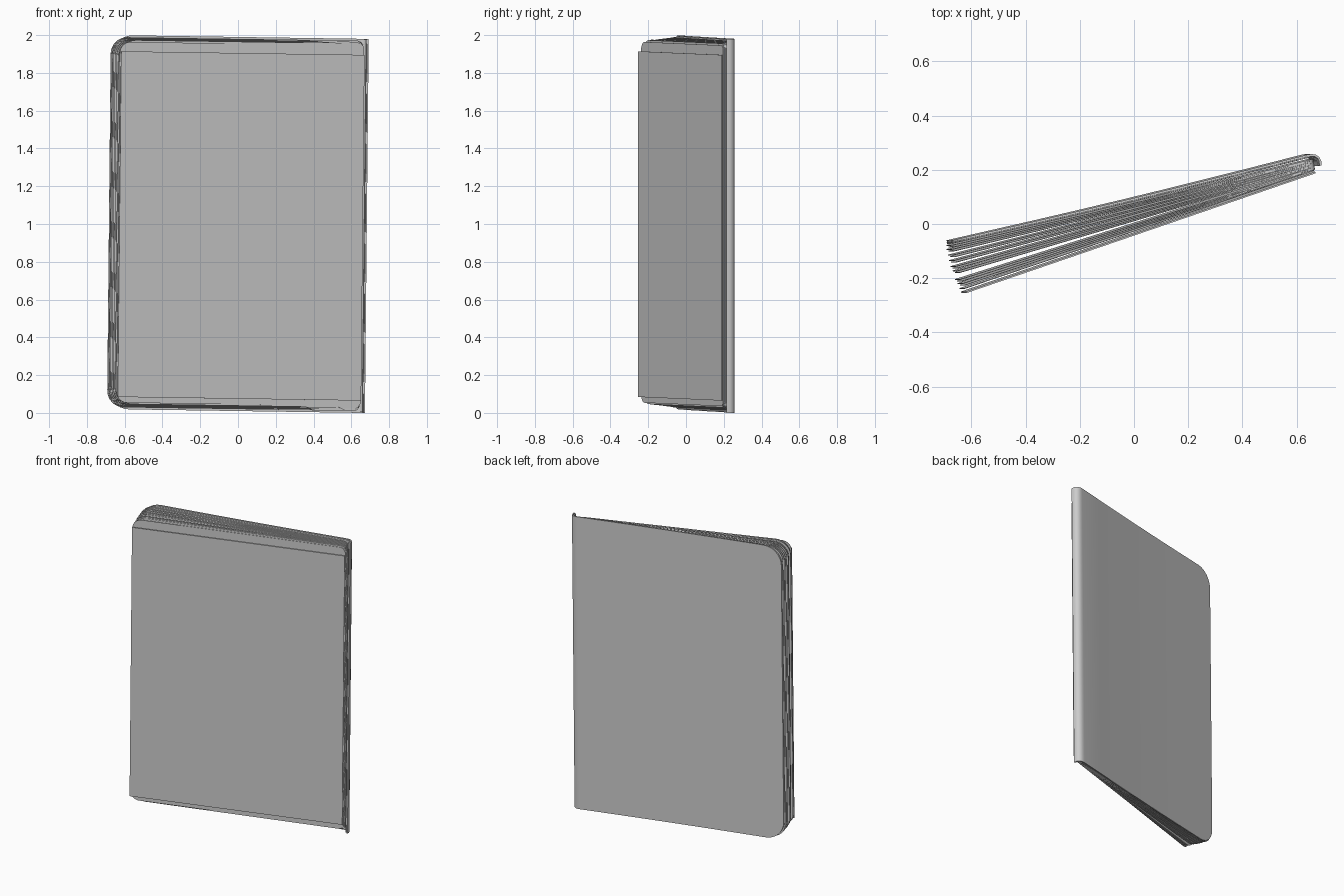
import bpy
import bmesh
from math import cos, sin, pi, radians
from mathutils import Vector

cube = bpy.data.objects.get("Cube")
if cube:
    bpy.data.objects.remove(cube, do_unlink=True)

# One plain grey for the whole book
grey = bpy.data.materials.new("plain_grey")
grey.use_nodes = True
grey.diffuse_color = (0.6, 0.6, 0.6, 1)
grey.node_tree.nodes["Principled BSDF"].inputs["Base Color"].default_value = (0.6, 0.6, 0.6, 1)


def rounding(radius, steps=8):
    """Distance along and height inset of each column in a rounded corner."""
    if radius == 0:
        return [(0, 0)]
    angles = [pi / 2 * i / steps for i in range(steps + 1)]
    return [(radius * (1 - cos(a)), radius * (1 - sin(a))) for a in angles]


def make_sheet(name, free, hinge, low, high, r_free, r_hinge, thick, bow=0.0, tail=()):
    """Upright sheet running from its free edge to its hinge, then along a tail."""
    free, hinge = Vector(free), Vector(hinge)
    length = (hinge - free).length
    columns = rounding(r_free)
    columns += [(length * i / 8, 0) for i in range(2, 8)]
    columns += [(length - s, d) for s, d in reversed(rounding(r_hinge, 4))]

    plan = []
    for s, inset in columns:
        p = free.lerp(hinge, s / length)
        plan.append((p.x, p.y - bow * sin(pi * s / length), inset))
    plan += [(x, y, 0) for x, y in tail]

    bm = bmesh.new()
    rows = []
    for x, y, inset in plan:
        pair = []
        for z in (low + inset, high - inset):
            # the whole book leans a little
            pair.append(bm.verts.new((x + 0.01 * (z - 1), y, z - 0.015 * x)))
        rows.append(pair)
    for a, b in zip(rows, rows[1:]):
        bm.faces.new((a[0], b[0], b[1], a[1]))
    mesh = bpy.data.meshes.new(name)
    bm.to_mesh(mesh)
    bm.free()
    mesh.materials.append(grey)

    obj = bpy.data.objects.new(name, mesh)
    bpy.context.collection.objects.link(obj)
    bpy.ops.object.select_all(action="DESELECT")
    obj.select_set(True)
    bpy.context.view_layer.objects.active = obj
    solid = obj.modifiers.new("thickness", "SOLIDIFY")
    solid.thickness = thick
    solid.offset = 0
    # thickness goes in first so that the rims stay sharp and the faces flat
    bpy.ops.object.modifier_apply(modifier=solid.name)
    bpy.ops.object.shade_smooth_by_angle(angle=radians(30))


# Back cover with the curled spine
spine = [(0.645, 0.254), (0.659, 0.252), (0.671, 0.244), (0.677, 0.232), (0.678, 0.215)]
make_sheet("back_cover", (-0.682, -0.064), (0.63, 0.252), 0.01, 1.99,
           0.12, 0, 0.008, 0.006, spine)

# Lining that follows the inside of the cover and spine
fold = [(0.643, 0.246), (0.656, 0.243), (0.665, 0.236), (0.669, 0.228), (0.67, 0.215)]
make_sheet("cover_lining", (-0.682, -0.071), (0.63, 0.245), 0.014, 1.986,
           0.12, 0, 0.004, 0.006, fold)

# Pages fanning out from the spine, two sheets to a leaf
free_edges = [(-0.683, -0.079), (-0.683, -0.094), (-0.678, -0.115), (-0.674, -0.135),
              (-0.668, -0.157), (-0.660, -0.173), (-0.652, -0.205), (-0.642, -0.220)]
first_hinge, last_hinge = Vector((0.652, 0.239)), Vector((0.658, 0.204))
for i, (x, y) in enumerate(free_edges):
    t = i / (len(free_edges) - 1)
    hinge = first_hinge.lerp(last_hinge, t)
    low, high = 0.02 + 0.018 * t, 1.98 - 0.015 * t
    for j in range(2):
        make_sheet(f"page_{i + 1}_{'ab'[j]}", (x + 0.008 * j, y - 0.006 * j),
                   (hinge.x, hinge.y - 0.002 * j), low, high,
                   0.09, 0.03, 0.003, 0.005 * (1 - t))

# Last inner page and the flat square front sheet
make_sheet("last_page", (-0.635, -0.238), (0.655, 0.198), 0.045, 1.955, 0.06, 0.03, 0.003)
make_sheet("front_sheet", (-0.628, -0.252), (0.66, 0.19), 0.075, 1.905, 0, 0, 0.006)
